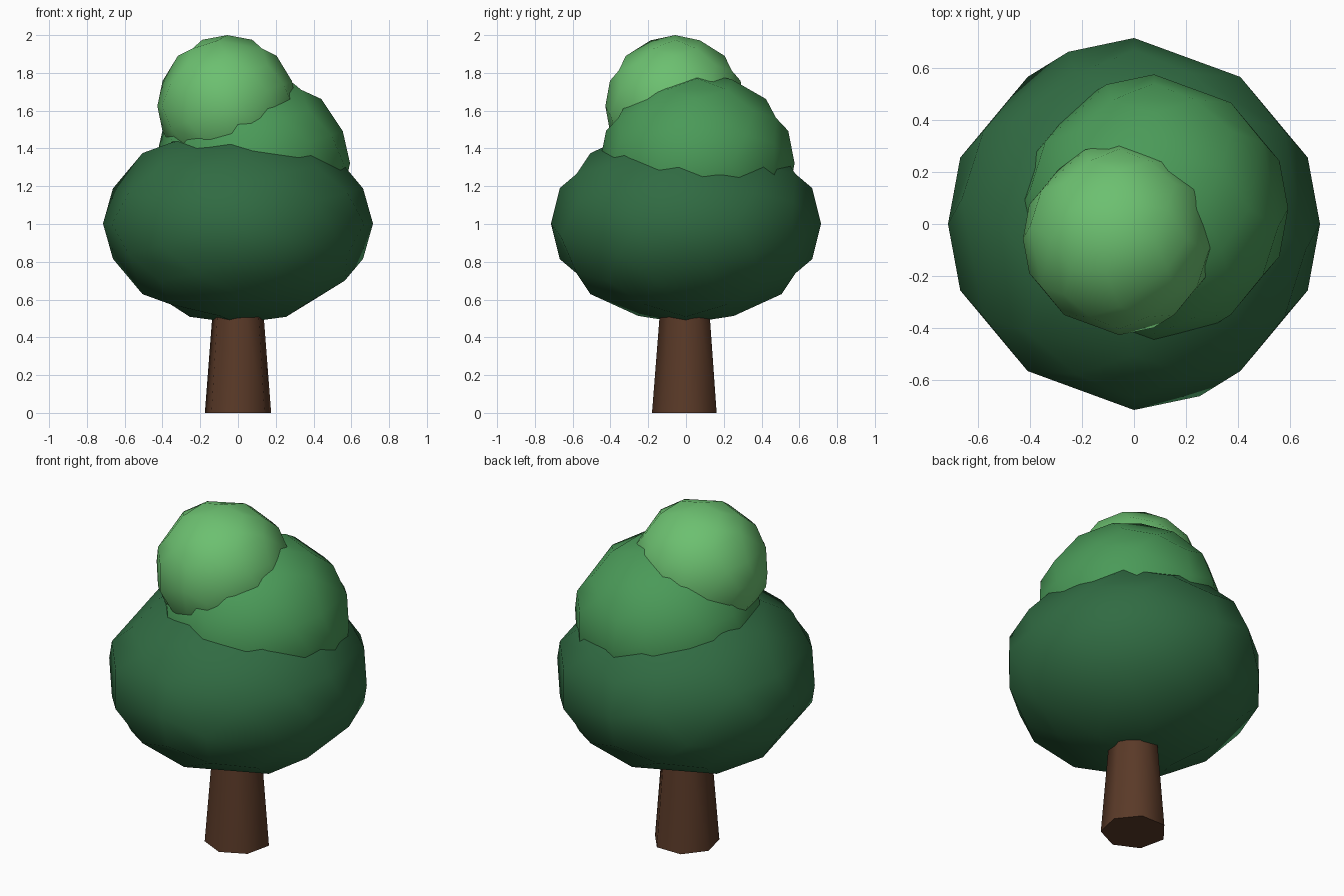
import bpy, bmesh, math
from itertools import product
from mathutils import Vector, Matrix

if "Cube" in bpy.data.objects:
    bpy.data.objects.remove(bpy.data.objects["Cube"])


def finish(obj, color, angle):
    mat = bpy.data.materials.new(obj.name + "_color")
    mat.diffuse_color = (*color, 1)
    mat.use_nodes = True
    mat.node_tree.nodes["Principled BSDF"].inputs["Base Color"].default_value = mat.diffuse_color
    obj.data.materials.append(mat)
    bpy.ops.object.select_all(action='DESELECT')
    obj.select_set(True)
    bpy.context.view_layer.objects.active = obj
    bpy.ops.object.shade_smooth_by_angle(angle=math.radians(angle))


# Dodecahedron corners (y up) and pentagons, used for every leaf clump
T = (1 + math.sqrt(5)) / 2
R = 1 / T
S = (-1, 1)
CORNERS = list(product(S, S, S))
CORNERS += [(0, a * R, b * T) for a, b in product(S, S)]
CORNERS += [(a * R, b * T, 0) for a, b in product(S, S)]
# order: -r-t, -r+t, +r-t, +r+t
CORNERS += [(a * T, 0, b * R) for b, a in product(S, S)]
PENTAGONS = [
    (3, 11, 7, 15, 13), (7, 19, 17, 6, 15), (17, 4, 8, 10, 6),
    (8, 0, 16, 2, 10), (0, 12, 1, 18, 16), (6, 10, 2, 13, 15),
    (2, 16, 18, 3, 13), (18, 1, 9, 11, 3), (4, 14, 12, 0, 8),
    (11, 9, 5, 19, 7), (19, 5, 14, 4, 17), (1, 12, 14, 5, 9),
]


def leaf_clump(name, center, radius, height, color):
    """Dodecahedron, fan-triangulated, split once and pushed out to a sphere."""
    bm = bmesh.new()
    verts = [bm.verts.new(Vector((x, -z, y)).normalized()) for x, y, z in CORNERS]
    mids = {}

    def mid(a, b):
        key = frozenset((a, b))
        if key not in mids:
            mids[key] = bm.verts.new((a.co + b.co).normalized())
        return mids[key]

    for p in PENTAGONS:
        for i in (1, 2, 3):
            a, b, c = verts[p[0]], verts[p[i]], verts[p[i + 1]]
            ab, bc, ca = mid(a, b), mid(b, c), mid(c, a)
            for tri in ((a, ab, ca), (ab, b, bc), (ca, bc, c), (ab, bc, ca)):
                bm.faces.new(tri)
    bmesh.ops.scale(bm, vec=(radius, radius, height), verts=bm.verts)
    bmesh.ops.recalc_face_normals(bm, faces=bm.faces)
    mesh = bpy.data.meshes.new(name)
    bm.to_mesh(mesh)
    bm.free()
    obj = bpy.data.objects.new(name, mesh)
    obj.location = center
    bpy.context.collection.objects.link(obj)
    finish(obj, color, 80)


# Seven-sided tapered trunk, one corner facing the front
trunk_height = 0.75
bm = bmesh.new()
bmesh.ops.create_cone(bm, cap_ends=True, segments=7, radius1=0.18, radius2=0.121,
                      depth=trunk_height)
first = bm.verts[:][0].co
turn = -math.pi / 2 - math.atan2(first.y, first.x)
bmesh.ops.rotate(bm, verts=bm.verts, matrix=Matrix.Rotation(turn, 3, 'Z'))
bmesh.ops.translate(bm, verts=bm.verts, vec=(0, 0, trunk_height / 2))
mesh = bpy.data.meshes.new("trunk")
bm.to_mesh(mesh)
bm.free()
trunk = bpy.data.objects.new("trunk", mesh)
bpy.context.collection.objects.link(trunk)
finish(trunk, (0.102, 0.042, 0.021), 60)

# Three stacked leaf clumps
leaf_clump("lower_leaves", (0, 0, 1.002), 0.715, 0.528, (0.03, 0.147, 0.055))
leaf_clump("middle_leaves", (0.077, 0.059, 1.322), 0.516, 0.48, (0.069, 0.323, 0.098))
leaf_clump("top_leaves", (-0.057, -0.057, 1.624), 0.37, 0.376, (0.15, 0.527, 0.162))
